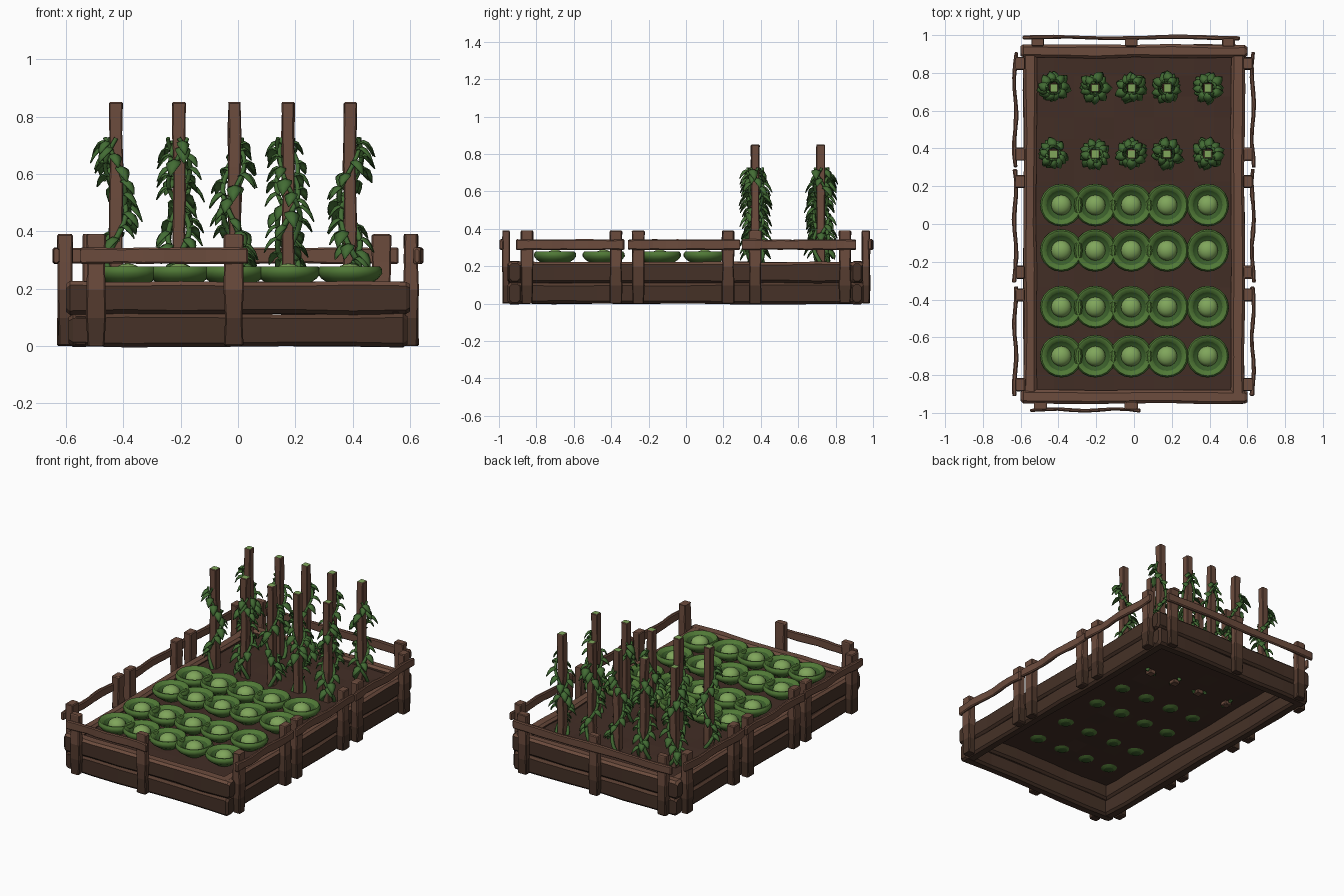
import bpy, bmesh, math, random
from mathutils import Vector, Matrix

if "Cube" in bpy.data.objects:
    bpy.data.objects.remove(bpy.data.objects["Cube"])

random.seed(4)


def mat(name, r, g, b):
    m = bpy.data.materials.new(name)
    m.diffuse_color = (r, g, b, 1)
    m.use_nodes = True
    m.node_tree.nodes["Principled BSDF"].inputs["Base Color"].default_value = m.diffuse_color
    return m


LIGHT = mat("light wood", 0.150, 0.072, 0.047)
MID = mat("mid wood", 0.092, 0.045, 0.029)
DARK = mat("dark wood", 0.060, 0.031, 0.020)
SOIL = mat("soil", 0.055, 0.027, 0.019)
HEART = mat("pale green", 0.215, 0.380, 0.105)
RIM = mat("cabbage green", 0.080, 0.190, 0.037)
BOWL = mat("deep green", 0.042, 0.110, 0.023)
LEAF = mat("leaf green", 0.055, 0.150, 0.034)


def finish(name, bm, mats, rule=None, angle=None):
    bmesh.ops.recalc_face_normals(bm, faces=bm.faces[:])
    if rule:
        for f in bm.faces:
            f.normal_update()
            f.material_index = rule(f.calc_center_median(), f.normal)
    me = bpy.data.meshes.new(name)
    bm.to_mesh(me)
    bm.free()
    for m in mats:
        me.materials.append(m)
    ob = bpy.data.objects.new(name, me)
    bpy.context.collection.objects.link(ob)
    if angle:
        bpy.ops.object.select_all(action='DESELECT')
        bpy.context.view_layer.objects.active = ob
        ob.select_set(True)
        bpy.ops.object.shade_smooth_by_angle(angle=math.radians(angle))
    return ob


def beam(name, a, b, w, h, segs, mats, rule, wob=0.0, jit=0.002, ch=0.008):
    """Rough-hewn timber from a to b: chamfered section, sideways wave wob."""
    a, b = Vector(a), Vector(b)
    d = (b - a).normalized()
    v = Vector((0, 1, 0)) if abs(d.z) > 0.5 else Vector((0, 0, 1))
    u = v.cross(d)
    bm = bmesh.new()
    L = (b - a).length
    ts = [0, min(ch / L, .05)] + [i / segs for i in range(1, segs)] + [1 - min(ch / L, .05), 1]
    rings, ph = [], random.uniform(0, 6)
    for k, t in enumerate(ts):
        s = ch * 0.7 if k in (0, len(ts) - 1) else 0
        c = a.lerp(b, t) + u * (wob * math.sin(ph + t * 11))
        hw = w / 2 - s + random.uniform(-jit, jit)
        hh = h / 2 - s + random.uniform(-jit, jit)
        sec = [(hw, hh - ch), (hw - ch, hh), (ch - hw, hh), (-hw, hh - ch),
               (-hw, ch - hh), (ch - hw, -hh), (hw - ch, -hh), (hw, ch - hh)]
        rings.append([bm.verts.new(c + u * p + v * q) for p, q in sec])
    for r0, r1 in zip(rings, rings[1:]):
        for i in range(8):
            bm.faces.new((r0[i], r0[(i + 1) % 8], r1[(i + 1) % 8], r1[i]))
    bm.faces.new(rings[0])
    bm.faces.new(rings[-1])
    return finish(name, bm, mats, rule)


WOODS = [LIGHT, MID, DARK]


def plank_rule(c, n):
    if c.z > 0.2 and n.z > 0.3:
        return 0
    return 1 if c.z > 0.2 or n.z > 0.3 else 2


def post_rule(c, n):
    return 0 if c.z > 0.21 else 1 if c.z > 0.1 else 2


# bed walls: two stacked planks per side
for s, end in ((-1, "front"), (1, "back")):
    for lvl, zc, hx in (("lower", 0.055, 0.59), ("upper", 0.168, 0.60)):
        beam(f"{end}_{lvl}_plank", (-hx, s * .915, zc), (hx, s * .915, zc),
             .07, .114, 6, WOODS, plank_rule, .002, .003, .014)
for s, side in ((-1, "left"), (1, "right")):
    for lvl, zc in (("lower", 0.055), ("upper", 0.166)):
        beam(f"{side}_{lvl}_plank", (s * .55, -.945, zc), (s * .55, .945, zc),
             .07, .112, 8, WOODS, plank_rule, .002, .003, .014)

# soil sheet, open underneath
bm = bmesh.new()
bmesh.ops.create_grid(bm, x_segments=10, y_segments=16, size=1,
                      matrix=Matrix.Translation((0, 0, .2)) @ Matrix.Diagonal((.53, .9, 1, 1)))
for vert in bm.verts:
    vert.co.z += random.uniform(-.004, .004)
finish("soil", bm, [SOIL])


# fence posts and rails
def post(name, x, y, w, d):
    beam(name, (x, y, 0), (x, y, .39), w, d, 4, WOODS, post_rule, 0, .003, .005)


for s, side in ((-1, "left"), (1, "right")):
    for y in (-.85, -.375, -.255, .225, .37, .85):
        post(f"{side}_post", s * .603, y, .05, .065)
    for y0, y1 in ((-.91, -.33), (-.31, .29), (.30, .91)):
        beam(f"{side}_rail", (s * .629, y0, .315), (s * .629, y1, .315),
             .022, .055, 9, [LIGHT], None, .006, .002, .006)
for x in (-.51, -.015, .50):
    post("back_post", x, .962, .065, .042)
for x in (-.495, -.015):
    post("front_post", x, -.962, .065, .042)
beam("back_rail", (-.59, .987, .315), (.56, .987, .315), .02, .055, 14, [LIGHT], None, .004, .002, .006)
beam("front_rail", (-.55, -.984, .315), (.035, -.984, .315), .02, .055, 8, [LIGHT], None, .005, .002, .006)


# cabbages: lathed leaf bowl with a domed heart
def cabbage(x, y):
    prof = [(.03, .188), (.07, .215), (.1, .236), (.113, .253), (.112, .268), (.104, .278),
            (.094, .277), (.078, .262), (.06, .248), (.03, .243)]
    bm = bmesh.new()
    n, rings = 20, []
    for r, z in prof:
        rings.append([bm.verts.new((x + r * math.cos(6.28319 * i / n), y + r * math.sin(6.28319 * i / n), z))
                      for i in range(n)])
    for r0, r1 in zip(rings, rings[1:]):
        for i in range(n):
            bm.faces.new((r0[i], r0[(i + 1) % n], r1[(i + 1) % n], r1[i]))
    bm.faces.new(rings[0])
    bm.faces.new(rings[-1])

    def rule(c, nrm):
        rad = math.hypot(c.x - x, c.y - y)
        return 1 if rad < .083 and c.z > .236 or c.z < .2 else 0
    finish("cabbage_leaves", bm, [RIM, BOWL], rule, 50)
    bm = bmesh.new()
    bmesh.ops.create_uvsphere(bm, u_segments=16, v_segments=10, radius=.054,
                              matrix=Matrix.Translation((x, y, .246)) @ Matrix.Diagonal((1, 1, .78, 1)))
    finish("cabbage_heart", bm, [HEART], None, 50)


for y in (.10, -.14, -.44, -.70):
    for x in (-.385, -.205, -.015, .175, .39):
        cabbage(x, y)


# climbing plants: stake, two twining vines, drooping leaves
def helix(x, y, z, ph, turn):
    t = (z - .2) / .53
    a = ph + turn * t
    r = .036 + .006 * math.sin(9 * t + ph)
    return Vector((x + r * math.cos(a), y + r * math.sin(a), z)), a


def add_leaf(bm, base, a, size):
    out = Vector((math.cos(a), math.sin(a), 0))
    side = Vector((-out.y, out.x, 0))
    rows = []
    for o, z, w in ((-.008, 0, .008), (.012, .010, .021), (.028, .003, .024), (.041, -.016, .016), (.050, -.042, .002)):
        c = base + (out * o + Vector((0, 0, z))) * size
        fold = Vector((0, 0, -.3 * w)) - out * .3 * w
        rows.append([bm.verts.new(c + side * w * size + fold), bm.verts.new(c),
                     bm.verts.new(c - side * w * size + fold)])
    for r0, r1 in zip(rows, rows[1:]):
        for i in range(2):
            bm.faces.new((r0[i], r0[i + 1], r1[i + 1], r1[i]))


def climber(x, y):
    beam("stake", (x, y, .18), (x, y, .85), .045, .045, 6, [LIGHT, HEART],
         lambda c, n: 1 if n.z > .9 else 0, .002, .002, .004)
    cu = bpy.data.curves.new("vine", 'CURVE')
    cu.dimensions = '3D'
    cu.bevel_depth = .0105
    cu.bevel_resolution = 1
    cu.use_fill_caps = True
    cu.materials.append(LEAF)
    bm = bmesh.new()
    ph0 = random.uniform(0, 6.28)
    for k, turn in ((0, 9.5), (1, -7.5)):
        ph = ph0 + k * math.pi
        sp = cu.splines.new('POLY')
        sp.points.add(27)
        for i, p in enumerate(sp.points):
            t = i / 27
            p.co = (*helix(x, y, .19 + .535 * t, ph, turn)[0], 1)
            p.radius = 1.1 - .4 * t
        for i in range(10):
            base, a = helix(x, y, .28 + .45 * (i + .5 * k) / 10, ph, turn)
            add_leaf(bm, base, a + random.uniform(-.7, .7), random.uniform(.85, 1.15))
    bpy.context.collection.objects.link(bpy.data.objects.new("vine", cu))
    ob = finish("vine_leaves", bm, [LEAF], None, 60)
    sol = ob.modifiers.new("thickness", 'SOLIDIFY')
    sol.thickness = .004


for y in (.37, .72):
    for x in (-.425, -.205, -.012, .175, .39):
        climber(x, y)
